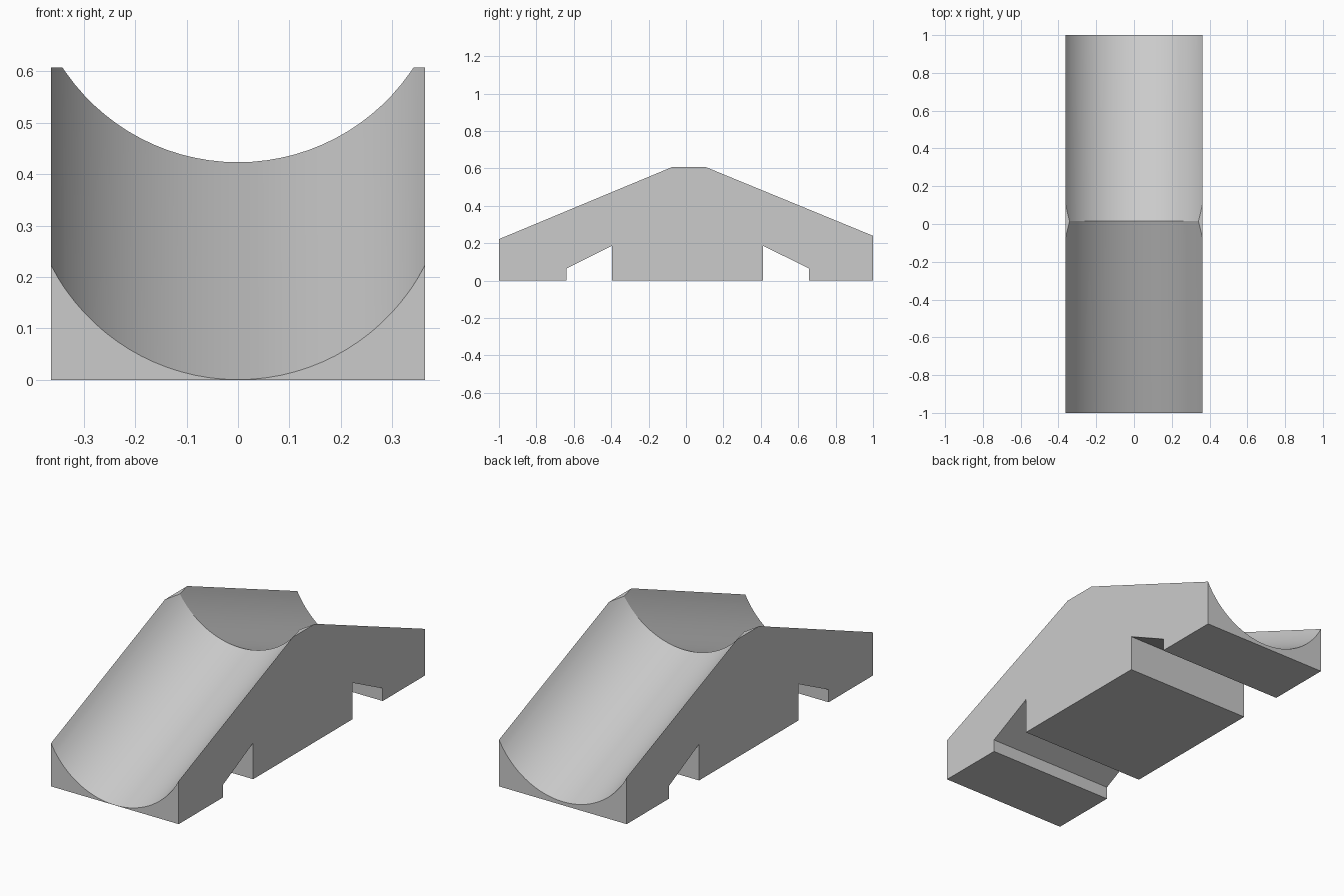
import bpy
import bmesh
import math

cube = bpy.data.objects.get("Cube")
if cube:
    bpy.data.objects.remove(cube, do_unlink=True)

HALF_WIDTH, TOP = 0.363, 0.607        # block half width and flat top height
RADIUS = 0.408                        # groove radius
RIDGE_Y, RIDGE_Z = 0.015, 0.423       # where the two grooves meet
FRONT_SLOPE, BACK_SLOPE = 0.4163, 0.411
SEGMENTS = 32

# Underside outline (y, z): three feet with a sloped notch between each pair
UNDERSIDE = [(-1, 0), (-0.64, 0), (-0.64, 0.065), (-0.395, 0.187), (-0.395, 0),
             (0.412, 0), (0.412, 0.187), (0.657, 0.065), (0.657, 0), (1, 0)]


def section(x):
    """Side outline of the block at x, closed over the groove surface."""
    rise = RADIUS - math.sqrt(RADIUS ** 2 - x ** 2)
    peak = RIDGE_Z + rise
    crest = min(peak, TOP)
    cut = peak - crest                # part of the ridge removed by the flat top
    top = [(1, peak - BACK_SLOPE * (1 - RIDGE_Y)),
           (RIDGE_Y + cut / BACK_SLOPE, crest),
           (RIDGE_Y - cut / FRONT_SLOPE, crest),
           (-1, peak - FRONT_SLOPE * (1 + RIDGE_Y))]
    return [(x, y, z) for y, z in UNDERSIDE + top]


# Column positions: even steps round the groove plus the edges of the flat top
limit = math.asin(HALF_WIDTH / RADIUS)
columns = [RADIUS * math.sin(limit * (2 * i / SEGMENTS - 1)) for i in range(SEGMENTS + 1)]
flat_x = math.sqrt(RADIUS ** 2 - (RADIUS - TOP + RIDGE_Z) ** 2)
columns = sorted(columns + [-flat_x, flat_x])

# Loft the sections across the width and close both sides
bm = bmesh.new()
rings = [[bm.verts.new(p) for p in section(x)] for x in columns]
for a, b in zip(rings, rings[1:]):
    for i in range(len(a)):
        j = (i + 1) % len(a)
        bm.faces.new((a[i], a[j], b[j], b[i]))
bm.faces.new(rings[0])
bm.faces.new(rings[-1])
bmesh.ops.remove_doubles(bm, verts=bm.verts, dist=0.0001)
bmesh.ops.dissolve_limit(bm, angle_limit=0.002, verts=bm.verts, edges=bm.edges)
bmesh.ops.recalc_face_normals(bm, faces=bm.faces)

mesh = bpy.data.meshes.new("grooved_block")
bm.to_mesh(mesh)
bm.free()
block = bpy.data.objects.new("grooved_block", mesh)
bpy.context.collection.objects.link(block)

# Plain grey finish
grey = bpy.data.materials.new("light_grey")
grey.use_nodes = True
grey.diffuse_color = (0.6, 0.6, 0.6, 1)
grey.node_tree.nodes["Principled BSDF"].inputs["Base Color"].default_value = (0.6, 0.6, 0.6, 1)
mesh.materials.append(grey)

# Smooth grooves, crisp edges
bpy.ops.object.select_all(action="DESELECT")
block.select_set(True)
bpy.context.view_layer.objects.active = block
bpy.ops.object.shade_smooth_by_angle(angle=math.radians(20))
